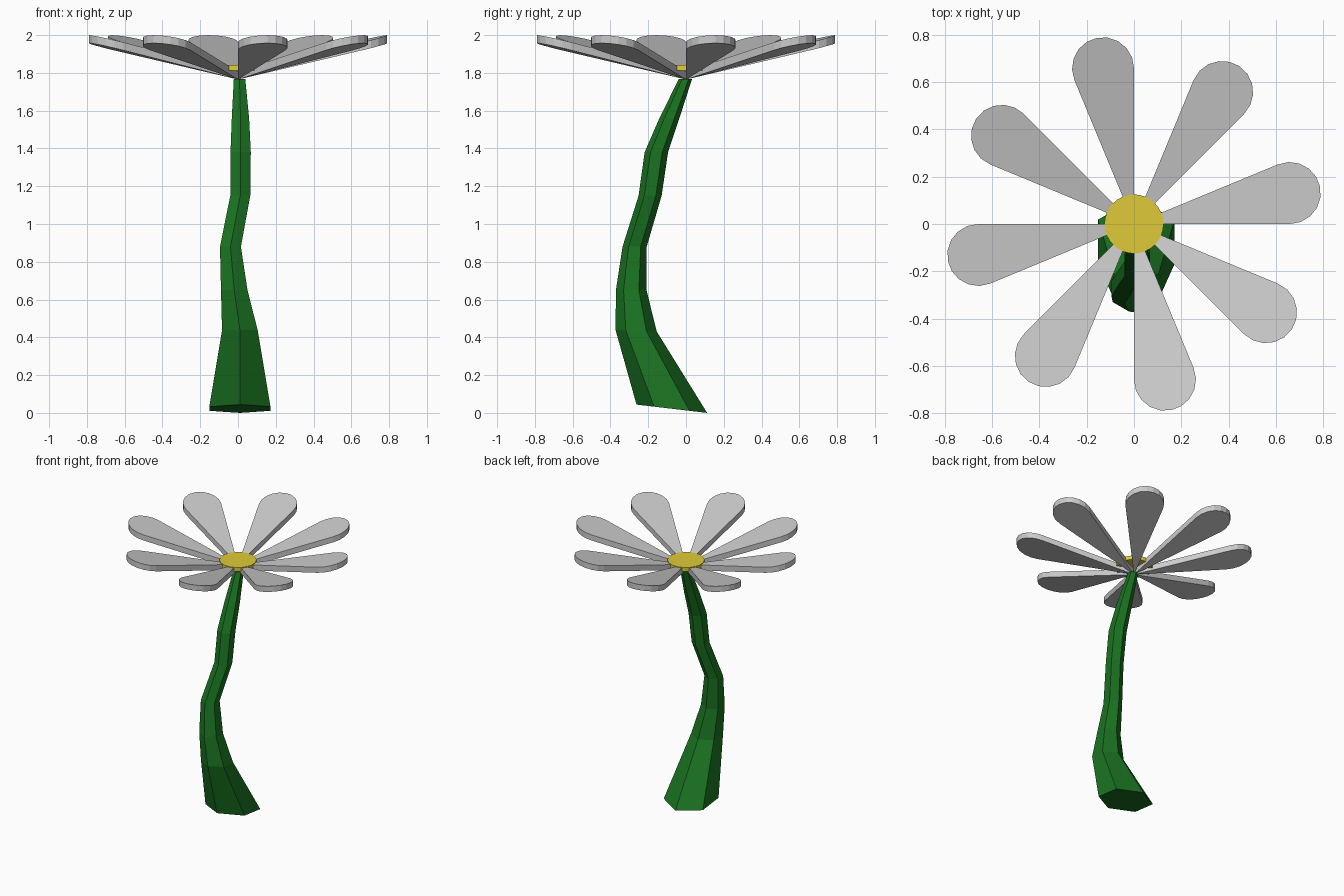
import bpy, bmesh, math

if "Cube" in bpy.data.objects:
    bpy.data.objects.remove(bpy.data.objects["Cube"])


def material(name, color):
    mat = bpy.data.materials.new(name)
    mat.diffuse_color = color
    mat.use_nodes = True
    mat.node_tree.nodes["Principled BSDF"].inputs["Base Color"].default_value = mat.diffuse_color
    return mat


def finish(bm, name, mat=None):
    bmesh.ops.recalc_face_normals(bm, faces=bm.faces)
    mesh = bpy.data.meshes.new(name)
    bm.to_mesh(mesh)
    bm.free()
    if mat:
        mesh.materials.append(mat)
    obj = bpy.data.objects.new(name, mesh)
    bpy.context.collection.objects.link(obj)
    return obj


green = material("stem_green", (0.01, 0.17, 0.015, 1))
yellow = material("centre_yellow", (0.74, 0.6, 0.04, 1))

# Stem: hexagonal rings (x, y, z, radius, tilt) lofted along a crooked path
rings = [(0.01, -0.075, 0.022, 0.187, 0.022),
         (0.01, -0.264, 0.435, 0.109, 0.004),
         (-0.02, -0.29, 0.65, 0.081, 0),
         (-0.04, -0.272, 0.88, 0.064, 0),
         (0.012, -0.19, 1.15, 0.061, 0),
         (0.014, -0.157, 1.38, 0.062, 0),
         (0.013, -0.088, 1.56, 0.053, 0),
         (0.008, -0.003, 1.768, 0.035, 0)]
SIDES = 6
bm = bmesh.new()
loops = []
for x, y, z, r, tilt in rings:
    loop = []
    for i in range(SIDES):
        a = math.radians(-90) + math.tau * i / SIDES
        loop.append(bm.verts.new((x + r * math.cos(a), y + r * math.sin(a),
                                  z - tilt * math.sin(a))))
    loops.append(loop)
for low, high in zip(loops, loops[1:]):
    for i in range(SIDES):
        j = (i + 1) % SIDES
        bm.faces.new((low[i], low[j], high[j], high[i]))
bm.faces.new(loops[0][::-1])
bm.faces.new(loops[-1])
finish(bm, "stem", green)

# Petals: teardrop slabs tilted upward, one mesh shared by all eight
HALF = math.radians(11.25)
REACH, SLOPE, THICK = 0.672, 0.24, 0.042
radius = REACH * math.sin(HALF)
outline = [(0, 0)]
ARC = 10
for i in range(ARC + 1):
    a = (math.pi / 2 + HALF) * (2 * i / ARC - 1)
    outline.append((REACH + radius * math.cos(a), radius * math.sin(a)))
bm = bmesh.new()
base = bm.faces.new([bm.verts.new((s, t, 1.765 + SLOPE * s)) for s, t in outline])
top = bmesh.ops.extrude_face_region(bm, geom=[base], use_keep_orig=True)["geom"]
bmesh.ops.translate(bm, vec=(0, 0, THICK),
                    verts=[v for v in top if isinstance(v, bmesh.types.BMVert)])
petal = finish(bm, "petal_1")
for i in range(8):
    if i:
        petal = bpy.data.objects.new(f"petal_{i + 1}", petal.data)
        bpy.context.collection.objects.link(petal)
    petal.rotation_euler.z = HALF + i * math.pi / 4

# Flower centre: thin flat disc
bm = bmesh.new()
bmesh.ops.create_cone(bm, cap_ends=True, segments=32, radius1=0.125,
                      radius2=0.125, depth=0.03)
centre = finish(bm, "flower_centre", yellow)
centre.location.z = 1.827
